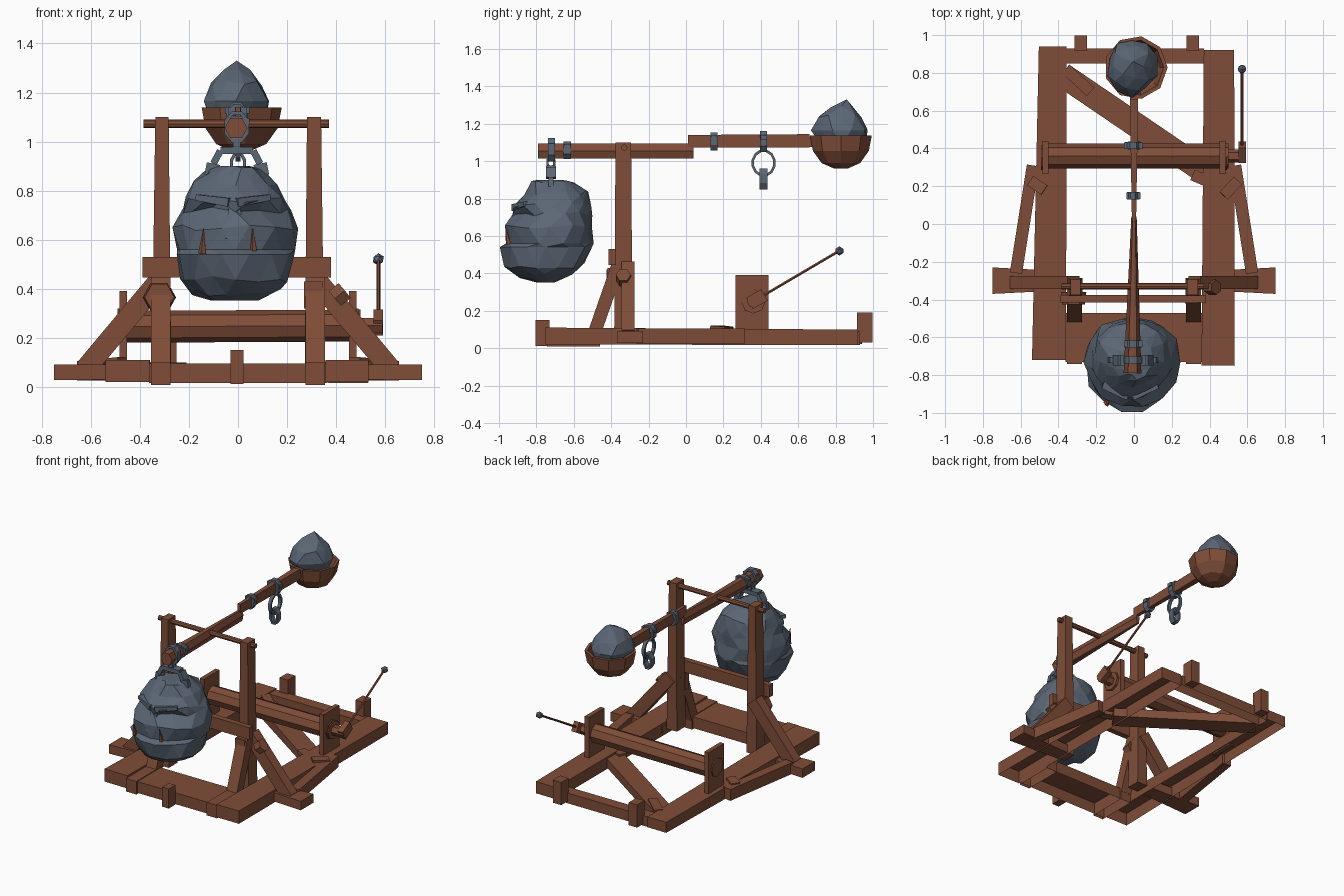
import bpy, bmesh, math, random
from mathutils import Vector, Matrix

if "Cube" in bpy.data.objects:
    bpy.data.objects.remove(bpy.data.objects["Cube"])

random.seed(4)

def mat(name, c):
    m = bpy.data.materials.new(name)
    m.diffuse_color = (*c, 1)
    m.use_nodes = True
    m.node_tree.nodes["Principled BSDF"].inputs["Base Color"].default_value = m.diffuse_color
    return m

WOOD = mat("brown wood", (0.215, 0.075, 0.040))
STONE = mat("blue grey stone", (0.105, 0.135, 0.178))

def make(name, bm, m):
    bmesh.ops.recalc_face_normals(bm, faces=bm.faces)
    me = bpy.data.meshes.new(name)
    bm.to_mesh(me)
    bm.free()
    me.materials.append(m)
    ob = bpy.data.objects.new(name, me)
    bpy.context.collection.objects.link(ob)
    return ob

def loft(name, rings, m, hollow=False):
    """Closed skin through equal-length rings of points; hollow leaves the underside open."""
    bm = bmesh.new()
    vs = [[bm.verts.new(p) for p in r] for r in rings]
    n = len(vs[0])
    for a, b in zip(vs, vs[1:]):
        for i in range(n):
            j = (i + 1) % n
            bm.faces.new((a[i], a[j], b[j], b[i]))
    bm.faces.new(vs[0])
    bm.faces.new(vs[-1])
    ob = make(name, bm, m)
    if hollow:
        bm = bmesh.new()
        bm.from_mesh(ob.data)
        bmesh.ops.delete(bm, geom=[f for f in bm.faces if f.normal.z < -.9], context='FACES')
        bm.to_mesh(ob.data)
        bm.free()
    return ob

def beam(name, p, q, w, h, m=WOOD, end=1.0, sides=4, up=None, endh=None, hollow=False):
    """Bar from p to q; w is across, h is along the up side; end and endh taper it."""
    p, q = Vector(p), Vector(q)
    d = (q - p).normalized()
    up = Vector(up) if up else Vector((0, 0, 1) if abs(d.z) < 0.95 else (0, 1, 0))
    s = d.cross(up).normalized()
    u = s.cross(d)
    endh = end if endh is None else endh
    if sides == 4:
        sec = [(-.5, -.5), (.5, -.5), (.5, .5), (-.5, .5)]
    else:
        sec = [(.5 * math.cos(math.tau * i / sides), .5 * math.sin(math.tau * i / sides)) for i in range(sides)]
    return loft(name, [[c + s * (a * w * k) + u * (b * h * l) for a, b in sec]
                       for c, k, l in ((p, 1, 1), (q, end, endh))], m, hollow)

def box(name, x0, x1, y0, y1, z0, z1, m=WOOD, hollow=False):
    y, z = (y0 + y1) / 2, (z0 + z1) / 2
    return beam(name, (x0, y, z), (x1, y, z), y1 - y0, z1 - z0, m, hollow=hollow)

def ring(name, c, axis, ru, rv, t, depth, n, m=STONE):
    """Flat-sided link around c; its hole points along axis."""
    bm = bmesh.new()
    rows = []
    for i in range(n):
        a = math.tau * (i + .5) / n
        row = []
        for k, d in ((0, -1), (0, 1), (t, 1), (t, -1)):
            u, v, e = (ru - k) * math.cos(a), (rv - k) * math.sin(a), d * depth / 2
            row.append(bm.verts.new(Vector(c) + Vector((e, u, v) if axis == 'x' else (u, e, v))))
        rows.append(row)
    for i in range(n):
        a, b = rows[i], rows[(i + 1) % n]
        for k in range(4):
            l = (k + 1) % 4
            bm.faces.new((a[k], a[l], b[l], b[k]))
    return make(name, bm, m)

# Base frame, open underneath
beam("base_rail_left", (-.45, -.72, .065), (-.43, .94, .058), .18, .09, end=.82, hollow=True)
beam("base_rail_right", (.445, -.75, .065), (.45, .92, .058), .175, .09, end=.92, hollow=True)
box("front_base_beam", -.362, .36, -.73, -.47, .015, .095, hollow=True)
box("rear_base_beam", -.36, .37, .85, .93, .018, .09, hollow=True)
box("front_peg", -.03, .022, -.805, -.73, .012, .15)
for s, x in (("left", -.283), ("right", .31)):
    box("rear_peg_" + s, x - .033, x + .033, .915, .998, .03, .19)

# Diagonal floor brace with fixing plates
beam("floor_brace", (-.38, .79, .06), (.40, .26, .06), .13, .06)
beam("floor_plate_left", (-.36, .82, .09), (-.23, .70, .09), .06, .02)
beam("floor_plate_right", (.31, .26, .09), (.45, .20, .09), .06, .025)

# Parts repeated on both sides
for s, n in ((-1, "left"), (1, "right")):
    # Uprights, tapering upward
    beam("upright_" + n, (s * .312, -.335, .06), (s * .31, -.335, 1.1), .08, .098, end=.68 if s < 0 else .72, endh=.85)
    # Outriggers and their struts
    beam("outrigger_" + n, (s * .36, -.30, .06), (s * .75, -.30, .06), .10, .06, end=1.4, endh=1.05)
    beam("outrigger_strut_" + n, (s * .625, -.26, .065), (s * .535, .31, .065), .065, .08)
    beam("strut_plate_" + n, (s * .55, .23, .105), (s * .475, .15 if s > 0 else .18, .112), .06, .018)
    # Sloping braces
    beam("side_brace_" + n, (s * .625, -.31, .07), (s * .32, -.31, .435), .07, .085, up=(s * .77, 0, .64))
    beam("front_brace_" + n, (s * .315, -.49, .08), (s * .315, -.365, .44), .08, .07)
    box("front_strap_" + n, s * .315 - .04, s * .315 + .04, -.742, -.46, .008, .10, hollow=True)
    # Winch bearing plate and hub
    x = .468 * s
    box("winch_plate_" + n, x - .016, x + .016, .265, .44, .09, .39)
    beam("winch_hub_" + n, (x + s * .01, .35, .255), (x + s * .024, .35, .255), .13, .13, sides=8)

# Hex bolts
beam("front_bolt", (-.32, -.36, .365), (-.32, -.425, .365), .135, .14, end=.9, sides=6)
beam("side_bolt", (.395, -.335, .36), (.435, -.335, .393), .08, .09, sides=6)
box("brace_plate", .27, .345, -.42, -.375, .32, .43)

# Cross beam and pivot axle
box("cross_beam", -.39, .38, -.415, -.375, .445, .53)
beam("pivot_axle", (-.385, -.33, 1.072), (.37, -.33, 1.072), .034, .034, sides=8)

# Winch roller, crank and knob
beam("winch_roller", (-.47, .36, .245), (.50, .36, .25), .13, .13, sides=8)
beam("winch_shaft", (.48, .36, .25), (.59, .36, .25), .07, .07, sides=6)
beam("crank_boss", (.572, .34, .24), (.572, .42, .285), .04, .07)
beam("crank_handle", (.572, .38, .262), (.572, .81, .515), .016, .016, sides=6)
bm = bmesh.new()
bmesh.ops.create_icosphere(bm, subdivisions=1, radius=.025, matrix=Matrix.Translation((.572, .82, .52)))
make("crank_knob", bm, STONE)

# Throwing arm in three lengths, tapering toward the splice
beam("arm_butt", (-.008, -.79, 1.055), (0, .04, 1.055), .094, .094, end=.3, endh=1, sides=6, up=(0, 0, 1))
beam("arm_beam", (0, .01, 1.107), (0, .66, 1.108), .022, .066, end=2, endh=1.1)
beam("arm_tip", (0, .60, 1.108), (0, .74, 1.10), .04, .055)

# Metal bands on the arm, with wedge knobs
for y, z, r, h in ((-.72, 1.06, .055, .068), (-.635, 1.058, .048, .05), (.15, 1.105, .036, .052), (.415, 1.105, .045, .06)):
    ring("arm_band", (-.005, y, z), 'y', r, h, .016, .038, 8)
    w = .04 if .1 < y < .2 else .052
    box("band_knob", -w, w - .006, y - .017, y + .017, z + .01, z + .035, STONE)

# Hanging links under the arm
ring("hanging_ring", (0, .415, .99), 'x', .066, .074, .014, .022, 12)
ring("hanging_link", (0, .415, .905), 'y', .035, .06, .014, .042, 8)

# Scoop bowl: outside profile then inside profile
def circle(c, r, z, n=9):
    return [(c[0] + r * math.cos(math.tau * i / n), c[1] + r * math.sin(math.tau * i / n), z) for i in range(n)]

prof = [(.04, .962), (.105, .99), (.152, 1.055), (.168, 1.138), (.148, 1.138), (.125, 1.06), (.05, 1.0)]
loft("scoop_bowl", [circle((.01, .828), r, z) for r, z in prof], WOOD)

# Stone shot: hull of scattered points with a peak
bm = bmesh.new()
bmesh.ops.create_icosphere(bm, subdivisions=2, radius=1)
for v in bm.verts:
    c = v.co * random.uniform(.86, 1.07)
    k = 1 - .25 * max(c.z, 0)
    v.co = (-.01 + .138 * c.x * k, .833 + .158 * c.y * k, 1.165 + c.z * (.145 if c.z > 0 else .13))
bm.verts.new((-.005, .86, 1.33))
hull = bmesh.ops.convex_hull(bm, input=bm.verts)
bmesh.ops.delete(bm, geom=list({*hull["geom_interior"], *hull["geom_unused"]}), context='VERTS')
make("stone_shot", bm, STONE)

# Counterweight boulder: rows of height, half width, front y, back y
rows = [(.352, .10, -.80, -.70), (.385, .18, -.90, -.61), (.44, .225, -.97, -.535), (.54, .25, -.998, -.505),
        (.56, .243, -.96, -.50), (.65, .255, -.97, -.497), (.72, .228, -.925, -.505), (.765, .21, -.925, -.51),
        (.83, .17, -.865, -.515), (.88, .11, -.83, -.60), (.90, .06, -.80, -.66)]
rings = []
N = 14
for k, (z, w, y0, y1) in enumerate(rows):
    pts = []
    for i in range(N):
        a = math.tau * (i + .5 * (k % 2)) / N - math.pi / 2
        j = random.uniform(.94, 1.03)
        sy = math.sin(a) if math.sin(a) < 0 else math.sin(a) ** .75    # blockier back
        x = -.01 + w * j * math.cos(a)
        y = (y0 + y1) / 2 + (y1 - y0) / 2 * j * sy
        if k == 6 and sy < -.5 and abs(x) > .03:   # eye hollows
            y += .04
        pts.append((x, y, z + random.uniform(-.015, .015) * (k not in (0, 3, 4, 10))))
    rings.append(pts)
boulder = loft("counterweight_boulder", rings, STONE)
bm = bmesh.new()
bm.from_mesh(boulder.data)
bmesh.ops.triangulate(bm, faces=[f for f in bm.faces if len(f.verts) == 4 and random.random() < .75])
bm.to_mesh(boulder.data)
bm.free()

# Stone face: brows, nose and wooden tusks
for s, n in ((-1, "left"), (1, "right")):
    beam("brow_" + n, (-.02 + s * .01, -.905, .752), (-.02 + s * .145, -.85, .772), .06, .035, STONE, end=.7)
    beam("tusk_" + n, (-.04 + s * .105, -.945, .545), (-.04 + s * .10, -.965, .645), .034, .034, end=.1, sides=5)
beam("nose", (-.01, -.935, .60), (-.015, -.895, .75), .08, .06, STONE, end=.5)

# Iron handle hanging the boulder from the arm
pts = [(-.11, .86), (-.10, .91), (-.072, .963), (.062, .963), (.09, .91), (.10, .86)]
for a, b in zip(pts, pts[1:]):
    beam("boulder_handle", (a[0], -.722, a[1]), (b[0], -.722, b[1]), .055, .028, STONE)
ring("handle_link", (-.005, -.722, .995), 'x', .025, .038, .012, .03, 8)
